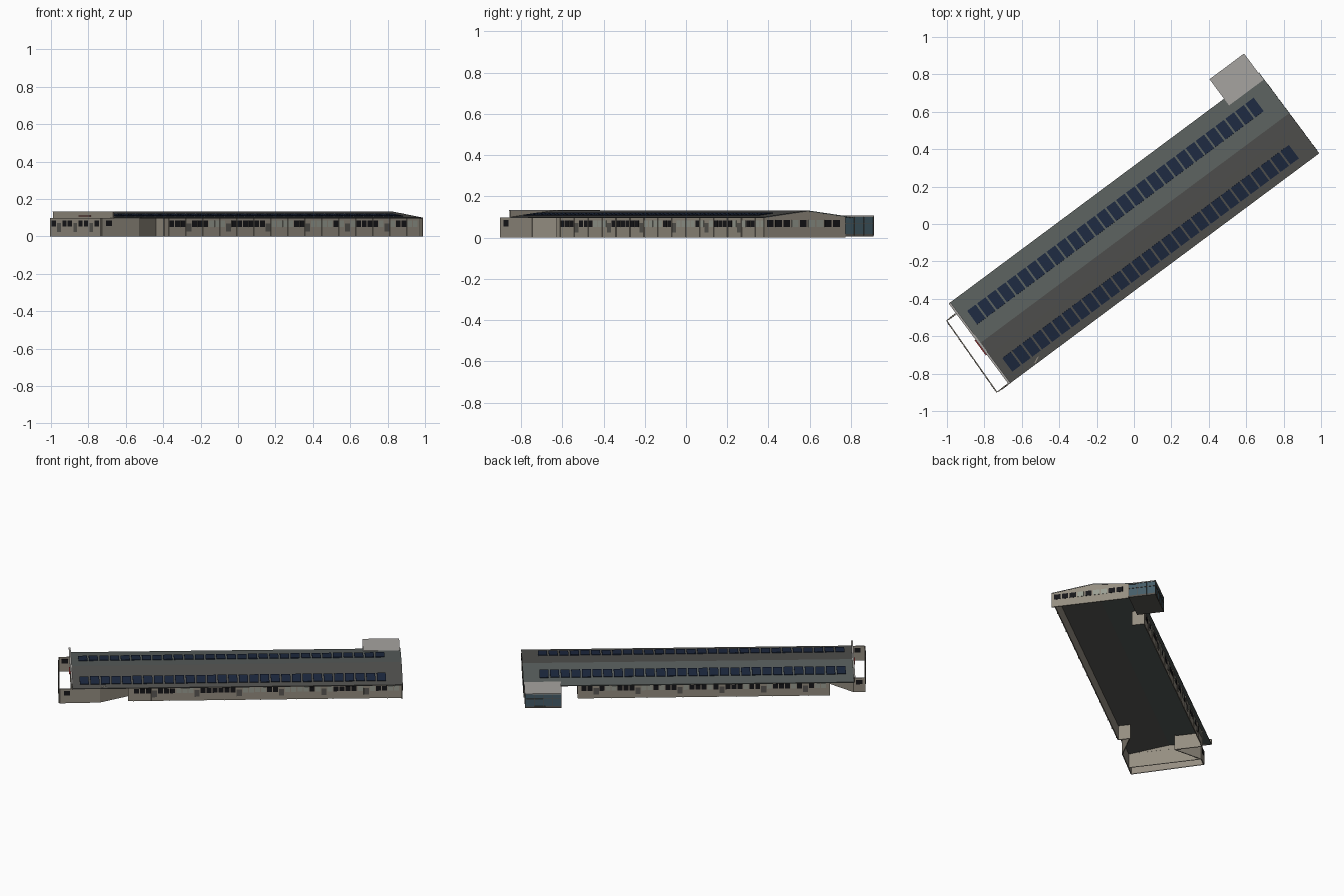
import bpy, bmesh, math, random
from mathutils import Matrix, Vector

if "Cube" in bpy.data.objects:
    bpy.data.objects.remove(bpy.data.objects["Cube"])

random.seed(4)
ROT = Matrix.Rotation(math.radians(36.65), 4, 'Z')   # building axis u, cross axis v


def mat(name, r, g, b):
    m = bpy.data.materials.new(name)
    m.diffuse_color = (r, g, b, 1)
    m.use_nodes = True
    m.node_tree.nodes["Principled BSDF"].inputs["Base Color"].default_value = m.diffuse_color
    return m


WALL = mat("wall_beige", .30, .27, .22)
ROOF = mat("roof_grey", .10, .115, .11)
RIDGE = mat("ridge_grey", .085, .085, .08)
SOLAR = mat("solar_blue", .012, .022, .05)
DARK = mat("dark_window", .008, .008, .01)
PALE = mat("pale_window", .32, .34, .29)
DOOR = mat("door_grey", .10, .095, .085)
GLASS = mat("annex_glass", .06, .11, .14)
PLASTER = mat("annex_roof_grey", .38, .37, .35)
RED = mat("red_trim", .30, .03, .03)


def finish(name, bm, material):
    bmesh.ops.recalc_face_normals(bm, faces=bm.faces)
    me = bpy.data.meshes.new(name)
    bm.to_mesh(me)
    bm.free()
    me.materials.append(material)
    ob = bpy.data.objects.new(name, me)
    ob.matrix_world = ROT
    bpy.context.collection.objects.link(ob)
    return ob


def boxes(name, items, material):
    """One object from boxes given as (centre, size, local rotation matrix)."""
    bm = bmesh.new()
    for c, s, r in items:
        bmesh.ops.create_cube(bm, size=1, matrix=Matrix.Translation(c) @ r @ Matrix.Diagonal((*s, 1)))
    finish(name, bm, material)


I = Matrix.Identity(4)


def seg(p, q, z0, z1, th=.006):
    """Wall box from p to q in plan."""
    a, b = Vector(p), Vector(q)
    d, m = b - a, (a + b) / 2
    return ((m.x, m.y, (z0 + z1) / 2), (d.length, th, z1 - z0),
            Matrix.Rotation(math.atan2(d.y, d.x), 4, 'Z'))


def extrude_u(name, profile, u0, u1, material):
    """Extrude a closed (v, z) profile along the building."""
    bm = bmesh.new()
    f = bm.faces.new([bm.verts.new((u0, v, z)) for v, z in profile])
    g = bmesh.ops.extrude_face_region(bm, geom=[f])
    bmesh.ops.translate(bm, vec=(u1 - u0, 0, 0),
                        verts=[x for x in g["geom"] if isinstance(x, bmesh.types.BMVert)])
    finish(name, bm, material)


# roof: two slopes with a shallow strip between them
U0, U1, T = -1.042, 1.02, .005
PTS = [(-.288, .100), (-.10, .123), (-.02, .132), (.25, .100)]
for name, a, b, m in (("roof_front_slope", PTS[0], PTS[1], RIDGE),
                      ("roof_ridge_strip", PTS[1], PTS[2], RIDGE),
                      ("roof_back_slope", PTS[2], PTS[3], ROOF)):
    extrude_u(name, [a, b, (b[0], b[1] - T), (a[0], a[1] - T)], U0, U1, m)

# solar panels
for name, v0, v1, a, b in (("solar_front_row", -.245, -.155, PTS[0], PTS[1]),
                           ("solar_back_row", .07, .16, PTS[2], PTS[3])):
    slope = (b[1] - a[1]) / (b[0] - a[0])
    tilt = Matrix.Rotation(math.atan(slope), 4, 'X')
    vm = (v0 + v1) / 2
    z = a[1] + slope * (vm - a[0]) + .004
    boxes(name, [((-.965 + i * .0662, vm, z), (.056, v1 - v0, .004), tilt) for i in range(29)], SOLAR)

# long side walls with recessed corners
FV, BV, H = -.265, .225, .099
boxes("front_wall", [seg((-.69, FV), (1.017, FV), 0, H),
                     seg((-.69, FV), (-.69, -.19), 0, H),
                     seg((-.69, -.19), (-.87, -.28), 0, H + .004),
                     seg((-.87, -.28), (-1.12, -.285), 0, H)], WALL)
boxes("back_wall", [seg((-.89, BV), (.68, BV), 0, H),
                    seg((-.89, BV), (-.89, .05), 0, H),
                    seg((-.89, .05), (-1.04, .18), 0, H + .006),
                    seg((-1.04, .183), (-1.113, .183), 0, H),
                    seg((.68, BV), (.68, .15), 0, H)], WALL)

# end walls: far gable, forecourt screen and the flat-topped parapet wall
extrude_u("far_gable_wall", [(-.286, 0), (.205, 0), (.205, .104), (-.02, .131), (-.10, .122), (-.286, .099)],
          1.012, 1.019, WALL)
boxes("forecourt_screen", [seg((-1.112, .183), (-1.125, -.285), 0, H)], WALL)
boxes("parapet_wall", [((-1.043, -.051, .049), (.005, .468, .098), I),
                       ((-1.043, -.019, .115), (.006, .538, .034), I)], WALL)
boxes("parapet_cap", [((-1.043, -.019, .132), (.012, .54, .003), I)], PLASTER)
boxes("entrance_sign", [((-1.05, -.04, .109), (.01, .10, .004), I)], RED)

# windows, doors and pilasters along the two long sides
dark, pale, doors, pil = [], [], [], []
for v, a, b, sgn in ((FV, -.66, 1.0, -1), (BV, -.87, .66, 1)):
    n = round((b - a) / .0375)
    step = (b - a) / n
    for i in range(n):
        u, y = a + (i + .5) * step, v + sgn * .003
        if i % 7 == 3:
            doors.append(((u, y, .048), (.032, .003, .045), I))
        else:
            (dark if random.random() < .55 else pale).append(((u, y, .068), (.031, .003, .033), I))
        if i % 3 == 0:
            pil.append(((u - step / 2, v + sgn * .004, H / 2), (.004, .006, H), I))

# end windows
for i in range(9):
    vv = -.25 + i * .05
    (pale if i in (3, 5, 6) else dark).append(((1.0195, vv, .068), (.003, .04, .034), I))
for i in range(9):
    vv = -.25 + i * .05
    u = -1.1145 - (.183 - vv) * .0278
    if i in (1, 4, 7):
        doors.append(((u, vv, .048), (.003, .032, .05), I))
    else:
        dark.append(((u, vv, .07), (.003, .038, .032), I))
dark += [((-1.075, s, .07), (.04, .0085, .03), I) for s in (-.285, .183)]
boxes("dark_windows", dark, DARK)
boxes("pale_windows", pale, PALE)
boxes("doors", doors, DOOR)
boxes("pilasters", pil, WALL)

# glazed annex at the back corner
A0, A1, B0, B1 = .788, 1.014, .207, .378
ac, bc = (A0 + A1) / 2, (B0 + B1) / 2
boxes("annex_glazing", [((ac, bc, .056), (A1 - A0 - .004, B1 - B0 - .004, .09), I)], GLASS)
boxes("annex_roof", [((ac, bc, .104), (A1 - A0 + .004, B1 - B0 + .004, .006), I)], PLASTER)
boxes("annex_base", [((ac, bc, .013), (A1 - A0, B1 - B0, .012), I)], DOOR)
frame = [((A0 + (A1 - A0) * i / 4, y, .056), (.003, .003, .09), I) for i in range(5) for y in (B0, B1)]
frame += [((x, B0 + (B1 - B0) * i / 3, .056), (.003, .003, .09), I) for i in range(4) for x in (A0, A1)]
frame += [((ac, y, .07), (A1 - A0, .003, .003), I) for y in (B0, B1)]
frame += [((x, bc, .07), (.003, B1 - B0, .003), I) for x in (A0, A1)]
boxes("annex_frame", frame, DOOR)
